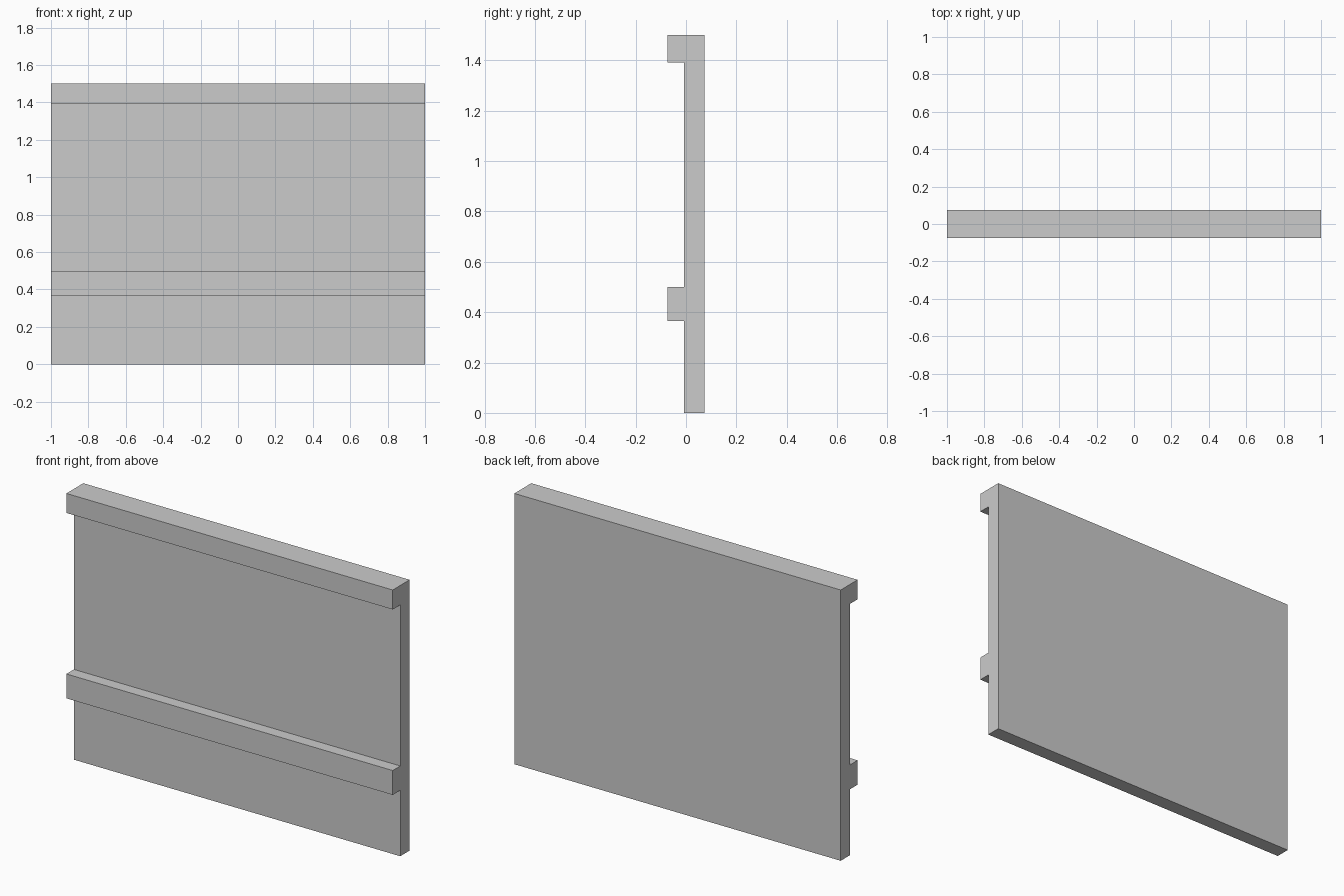
import bpy
import bmesh

if "Cube" in bpy.data.objects:
    bpy.data.objects.remove(bpy.data.objects["Cube"])

HALF_LENGTH = 1.0
FRONT, FACE, BACK = -0.074, -0.008, 0.074   # rail front, panel front, panel back

# Side profile (y, z): flat panel with a middle rail and a top rail
profile = [
    (BACK, 0.0), (BACK, 1.5),
    (FRONT, 1.5), (FRONT, 1.392), (FACE, 1.392),
    (FACE, 0.5), (FRONT, 0.5), (FRONT, 0.365), (FACE, 0.365),
    (FACE, 0.0),
]

# Sweep the profile along x into a closed solid
bm = bmesh.new()
end = bm.faces.new([bm.verts.new((-HALF_LENGTH, y, z)) for y, z in profile])
swept = bmesh.ops.extrude_face_region(bm, geom=[end], use_keep_orig=True)
verts = [g for g in swept["geom"] if isinstance(g, bmesh.types.BMVert)]
bmesh.ops.translate(bm, verts=verts, vec=(2 * HALF_LENGTH, 0, 0))
bmesh.ops.recalc_face_normals(bm, faces=bm.faces)

mesh = bpy.data.meshes.new("railed_wall_panel")
bm.to_mesh(mesh)
bm.free()
bpy.context.collection.objects.link(bpy.data.objects.new("railed_wall_panel", mesh))
